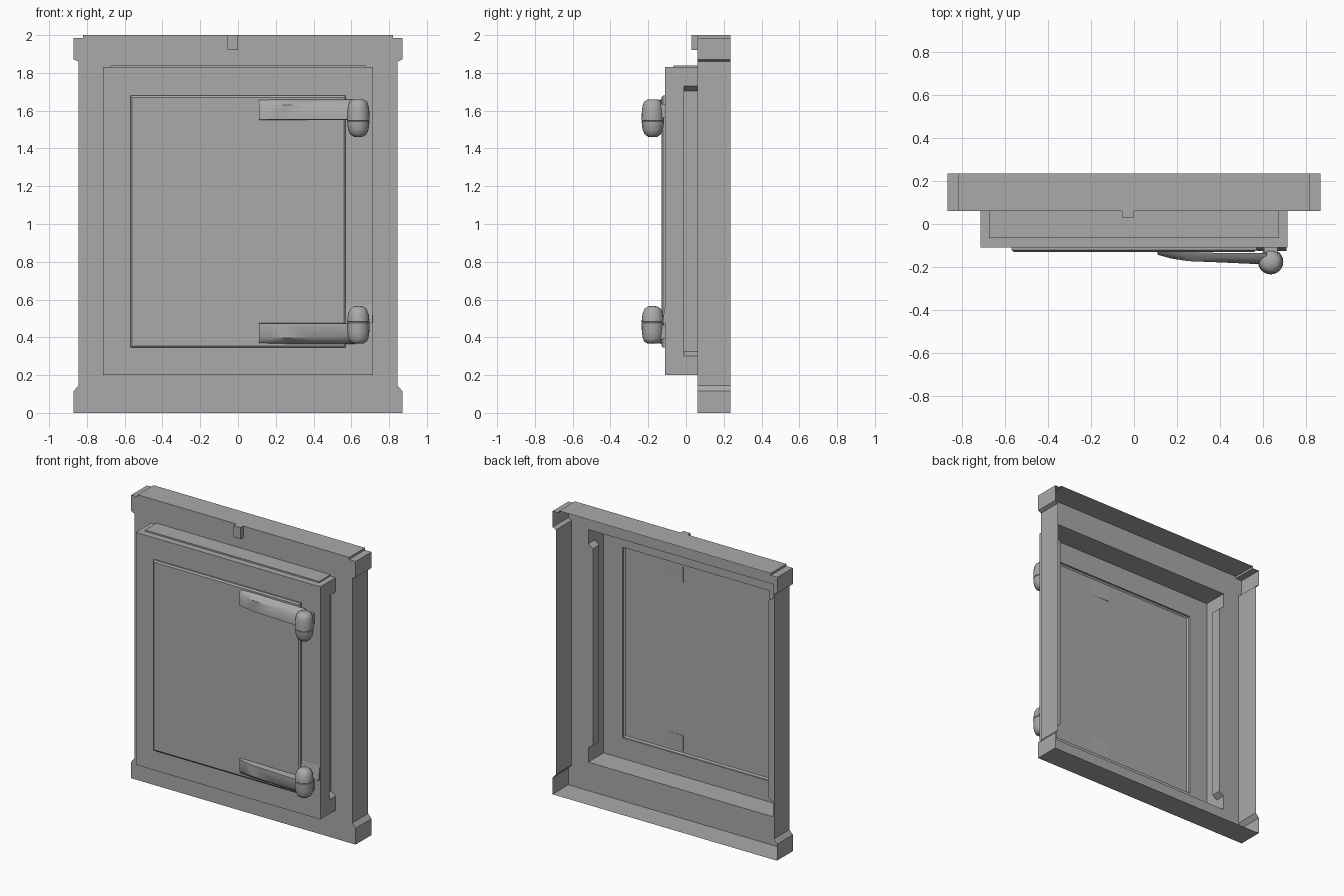
import bpy, bmesh, math
from mathutils import Vector

cube = bpy.data.objects.get("Cube")
if cube:
    bpy.data.objects.remove(cube, do_unlink=True)

grey = bpy.data.materials.new("plain grey metal")
colour = (0.4, 0.4, 0.4, 1)
grey.diffuse_color = colour
grey.use_nodes = True
grey.node_tree.nodes["Principled BSDF"].inputs["Base Color"].default_value = colour


def finish(bm, name, smooth=False):
    """Clean up a mesh and link it as a named part."""
    bmesh.ops.remove_doubles(bm, verts=bm.verts, dist=0.0001)
    bmesh.ops.recalc_face_normals(bm, faces=bm.faces)
    mesh = bpy.data.meshes.new(name)
    bm.to_mesh(mesh)
    bm.free()
    mesh.materials.append(grey)
    ob = bpy.data.objects.new(name, mesh)
    bpy.context.collection.objects.link(ob)
    if smooth:
        bpy.ops.object.select_all(action='DESELECT')
        ob.select_set(True)
        bpy.context.view_layer.objects.active = ob
        bpy.ops.object.shade_smooth_by_angle(angle=math.radians(40))
    return ob


def box(name, x, y, z):
    bm = bmesh.new()
    bmesh.ops.create_cube(bm, size=1)
    for v in bm.verts:
        v.co = [lo + (c + 0.5) * (hi - lo) for c, (lo, hi) in zip(v.co, (x, y, z))]
    return finish(bm, name)


def ring(bm, points, y):
    """Closed loop of vertices at depth y."""
    return [bm.verts.new((x, y, z)) for x, z in points]


def bridge(bm, a, b):
    for i in range(len(a)):
        j = (i + 1) % len(a)
        bm.faces.new((a[i], a[j], b[j], b[i]))


def holed_face(bm, outer, inner):
    """Flat sheet between an outer loop and a hole."""
    edges = []
    for loop in (outer, inner):
        for i in range(len(loop)):
            pair = (loop[i], loop[(i + 1) % len(loop)])
            edges.append(bm.edges.get(pair) or bm.edges.new(pair))
    bmesh.ops.triangle_fill(bm, edges=edges, use_beauty=True, normal=Vector((0, -1, 0)))


def symmetric(half):
    """Close a right-hand outline with its mirror image."""
    return half + [(-x, z) for x, z in reversed(half)]


def rect(w, z0, z1):
    return symmetric([(w, z0), (w, z1)])


# Depths of the pressed layers, back to front
BACK, PLATE, STEP, FACE, DOOR = 0.235, 0.06, -0.01, -0.11, -0.13

# Outer casing: open-backed tray with corner blocks
outline = symmetric([(0.87, 0), (0.87, 0.115), (0.845, 0.145), (0.845, 1.86),
                     (0.87, 1.872), (0.87, 1.985), (0.82, 1.985), (0.82, 2)])


def surround(w, bevel):
    return symmetric([(0.715, 0.2), (0.715, 0.3), (w, 0.3 + bevel),
                      (w, 1.73 - bevel), (0.715, 1.73), (0.715, 1.83)])


bm = bmesh.new()
rim = ring(bm, outline, BACK)
edge = ring(bm, outline, PLATE)
bridge(bm, rim, edge)
holed_face(bm, edge, ring(bm, surround(0.68, 0.025), PLATE))
finish(bm, "outer_casing")

# Raised surround with a long recess along each side
bm = bmesh.new()
base = ring(bm, surround(0.68, 0.025), PLATE)
inner = ring(bm, surround(0.68, 0.025), STEP)
ledge = ring(bm, surround(0.715, 0.025), STEP)
front = ring(bm, surround(0.715, 0.025), FACE)
bridge(bm, base, inner)
for s in (1, 6 + 1):
    bm.faces.new((ledge[s], ledge[s + 1], inner[s + 1], inner[s]))
    bm.faces.new((ledge[s + 1], ledge[s + 2], inner[s + 2], inner[s + 1]))
    bm.faces.new((ledge[s + 2], ledge[s + 3], inner[s + 3], inner[s + 2]))
bmesh.ops.remove_doubles(bm, verts=bm.verts, dist=0.0001)
bm.free()

bm = bmesh.new()
loops = [ring(bm, surround(0.68, 0.025), PLATE), ring(bm, surround(0.68, 0.025), STEP),
         ring(bm, surround(0.715, 0.025), STEP), ring(bm, surround(0.715, 0.025), FACE)]
for a, b in zip(loops, loops[1:]):
    bridge(bm, a, b)
holed_face(bm, loops[-1], ring(bm, rect(0.57, 0.345, 1.68), FACE))
bmesh.ops.dissolve_degenerate(bm, dist=0.0001, edges=bm.edges)
finish(bm, "raised_surround")

# Door panel pressed forward, with a narrow bevelled rim
bm = bmesh.new()
loops = [ring(bm, rect(0.57, 0.345, 1.68), FACE),
         ring(bm, rect(0.57, 0.345, 1.68), DOOR + 0.008),
         ring(bm, rect(0.56, 0.355, 1.67), DOOR)]
for a, b in zip(loops, loops[1:]):
    bridge(bm, a, b)
bm.faces.new(loops[-1])
finish(bm, "door_panel")

# Lip on the surround and clip at the top
box("top_lip", (-0.675, 0.675), (-0.065, PLATE), (1.83, 1.84))
box("top_clip", (-0.055, 0), (0.03, PLATE), (1.92, 2))


# Hinges: the lower one mirrors the upper one
def hinge(prefix, zmap):
    # Turned knuckle
    profile = [(0, 1.46), (0.025, 1.462), (0.043, 1.475), (0.054, 1.5), (0.058, 1.53),
               (0.059, 1.543), (0.056, 1.546), (0.059, 1.549), (0.058, 1.6),
               (0.053, 1.63), (0.045, 1.648), (0.03, 1.658), (0, 1.66)]
    bm = bmesh.new()
    verts = [bm.verts.new((0.637 + r, -0.176, zmap(z))) for r, z in profile]
    edges = [bm.edges.new(p) for p in zip(verts, verts[1:])]
    bmesh.ops.spin(bm, geom=verts + edges, cent=(0.637, -0.176, 0), axis=(0, 0, 1),
                   angle=math.tau, steps=24)
    finish(bm, prefix + "_hinge_knuckle", True)

    # Tapering strap: x, back, front, height of the front edge
    stations = [(0.11, -0.126, -0.143, 1.625), (0.17, -0.128, -0.16, 1.63),
                (0.25, -0.13, -0.173, 1.63), (0.4, -0.135, -0.179, 1.625),
                (0.62, -0.135, -0.189, 1.615)]
    bm = bmesh.new()
    loops = []
    for x, back, front, crest in stations:
        mid = (back + front) / 2
        section = [(back, 1.55), (front, 1.553), (front, crest), (mid, 1.65), (back, 1.66)]
        loops.append([bm.verts.new((x, y, zmap(z))) for y, z in section])
    for a, b in zip(loops, loops[1:]):
        bridge(bm, a, b)
    bm.faces.new(loops[0])
    bm.faces.new(loops[-1])
    finish(bm, prefix + "_hinge_strap", True)

    # Foot joining the knuckle to the surround
    box(prefix + "_hinge_foot", (0.605, 0.67), (-0.17, FACE),
        tuple(sorted((zmap(1.56), zmap(1.635)))))


hinge("upper", lambda z: z)
hinge("lower", lambda z: 2.026 - z)

# Sloping wedge above the lower strap
bm = bmesh.new()
ends = [[bm.verts.new((x, y, z)) for y, z in ((FACE, 0.475), (-0.125, 0.475), (FACE, 0.575))]
        for x in (0.57, 0.712)]
bridge(bm, *ends)
for end in ends:
    bm.faces.new(end)
finish(bm, "lower_hinge_wedge")
